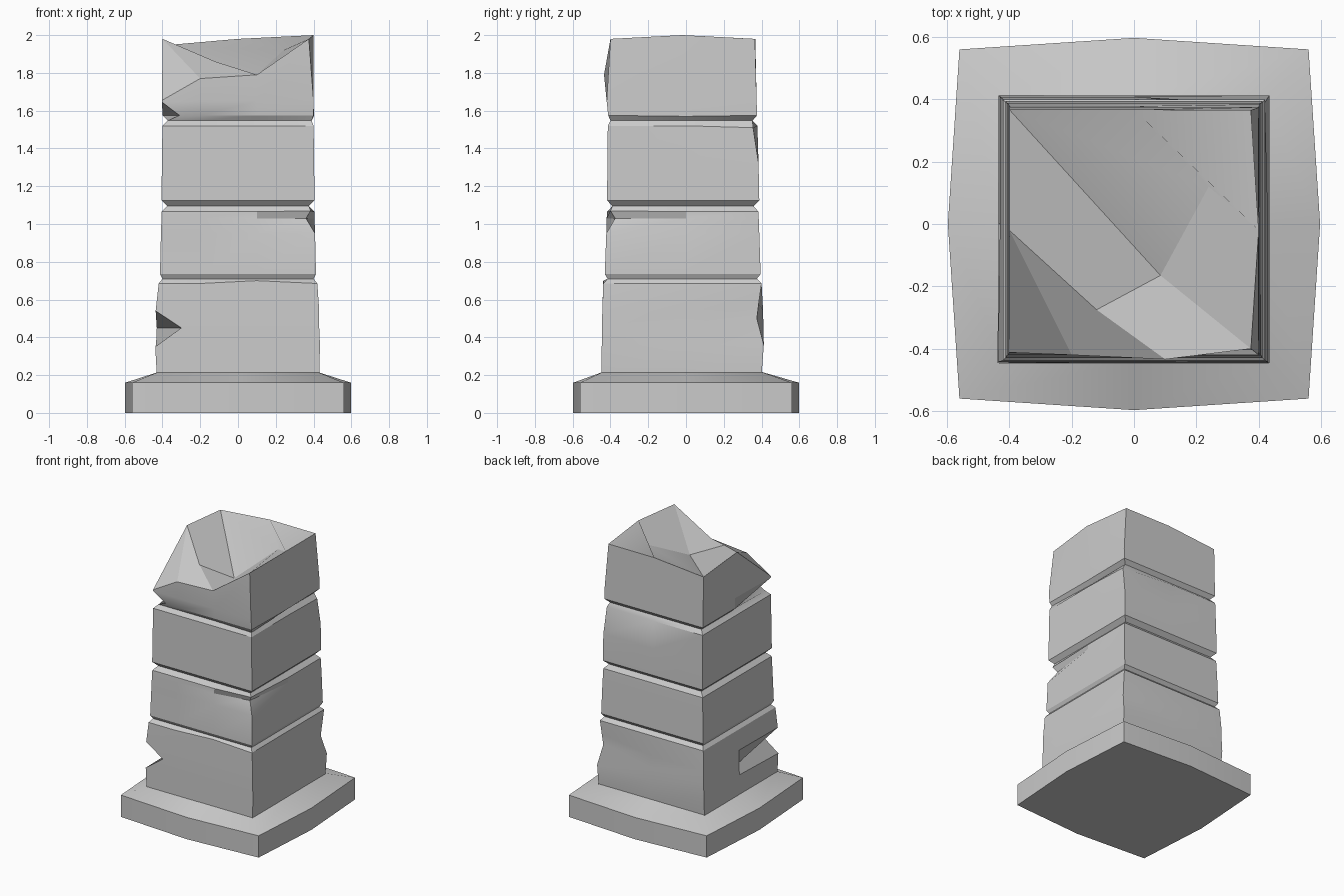
import bpy, bmesh, math

if "Cube" in bpy.data.objects:
    bpy.data.objects.remove(bpy.data.objects["Cube"], do_unlink=True)

stone = bpy.data.materials.new("grey stone")
stone.use_nodes = True
GREY = (0.6, 0.6, 0.6, 1)
stone.diffuse_color = GREY
stone.node_tree.nodes["Principled BSDF"].inputs["Base Color"].default_value = GREY


def loft(name, rings, top=None, close_top=False, smooth=30):
    """Skin a stack of rings; the bottom is closed, top lists extra faces."""
    bm = bmesh.new()
    loops = [[bm.verts.new(p) for p in ring] for ring in rings]
    n = len(loops[0])
    for low, high in zip(loops, loops[1:]):
        for i in range(n):
            j = (i + 1) % n
            bm.faces.new((low[i], low[j], high[j], high[i]))
    bm.faces.new(loops[0][::-1])
    if top:
        extra, faces = top
        verts = loops[-1] + [bm.verts.new(p) for p in extra]
        for f in faces:
            bm.faces.new([verts[i] for i in f])
    bmesh.ops.recalc_face_normals(bm, faces=bm.faces)
    mesh = bpy.data.meshes.new(name)
    bm.to_mesh(mesh)
    bm.free()
    mesh.materials.append(stone)
    ob = bpy.data.objects.new(name, mesh)
    bpy.context.collection.objects.link(ob)
    bpy.ops.object.select_all(action='DESELECT')
    ob.select_set(True)
    bpy.context.view_layer.objects.active = ob
    bpy.ops.object.shade_smooth_by_angle(angle=math.radians(smooth))
    return ob


# Plinth: slab with slightly bowed sides and a sloping top
def bowed(z, corner, mid, shift=0):
    pts = [(-1, -1), (0, -1), (1, -1), (1, 0), (1, 1), (0, 1), (-1, 1), (-1, 0)]
    return [(x * (corner if y else mid), y * (corner if x else mid) + shift, z)
            for x, y in pts]


loft("plinth", [bowed(0, .56, .597), bowed(.16, .56, .597), bowed(.217, .42, .42, -.02)])

# Shaft ring order: front left edge round to the middle of the far side
FL, F1, F2, FR, MR, BR, BM, BL, ML = range(9)


def ring(z, half, front, back, chips={}):
    pts = [(-half, front, z), (-.2, front, z), (.1, front, z), (half, front, z),
           (half, 0, z), (half, back, z), (0, back, z), (-half, back, z), (-half, 0, z)]
    for i, p in chips.items():
        pts[i] = p
    return pts


rings = [
    # lowest block, chipped at two corners
    ring(.20, .43, -.447, .40),
    ring(.36, .434, -.446, .412, {FL: (-.438, -.446, .35)}),
    ring(.45, .43, -.445, .41, {FL: (-.3, -.445, .45), BR: (.41, .375, .5)}),
    ring(.54, .43, -.443, .408, {FL: (-.436, -.443, .54), BR: (.415, .385, .58)}),
    ring(.685, .42, -.438, .40, {F2: (.1, -.438, .70)}),
    # groove and second block
    ring(.71, .40, -.415, .375),
    ring(.735, .413, -.43, .395),
    ring(.95, .408, -.422, .388),
    ring(1.03, .405, -.42, .385, {FR: (.36, -.375, 1.03)}),
    ring(1.065, .404, -.418, .383, {FR: (.385, -.4, 1.07)}),
    # groove and third block
    ring(1.095, .375, -.39, .358),
    ring(1.125, .405, -.418, .388),
    ring(1.32, .403, -.416, .384),
    ring(1.52, .40, -.414, .378, {BR: (.395, .355, 1.51)}),
    # groove and broken top block
    ring(1.547, .372, -.39, .352, {FR: (.39, -.40, 1.547)}),
    ring(1.575, .40, -.412, .376, {FL: (-.31, -.40, 1.575), MR: (.402, 0, 1.57)}),
    ring(1.65, .40, -.42, .374, {FL: (-.402, -.412, 1.645)}),
]
rim = [(-.402, -.412, 1.655), (-.2, -.42, 1.77), (.1, -.434, 1.79), (.375, -.4, 1.98),
       (.4, -.02, 2.0), (.375, .365, 1.98), (0, .367, 1.98), (-.4, .367, 1.945),
       (-.4, -.02, 1.98)]
rings.append(rim)

# Fractured top facets around three inner points
Q, P, R = 9, 10, 11
inner = [(.24, .12, 1.92), (.085, -.165, 1.775), (-.12, -.275, 1.86)]
facets = [(BL, ML, R, P), (BL, P, Q, BM), (BM, Q, MR, BR), (Q, P, FR, MR),
          (P, R, F2, FR), (R, F1, F2), (R, ML, F1), (ML, FL, F1)]
loft("broken_shaft", rings, (inner, facets), smooth=20)
